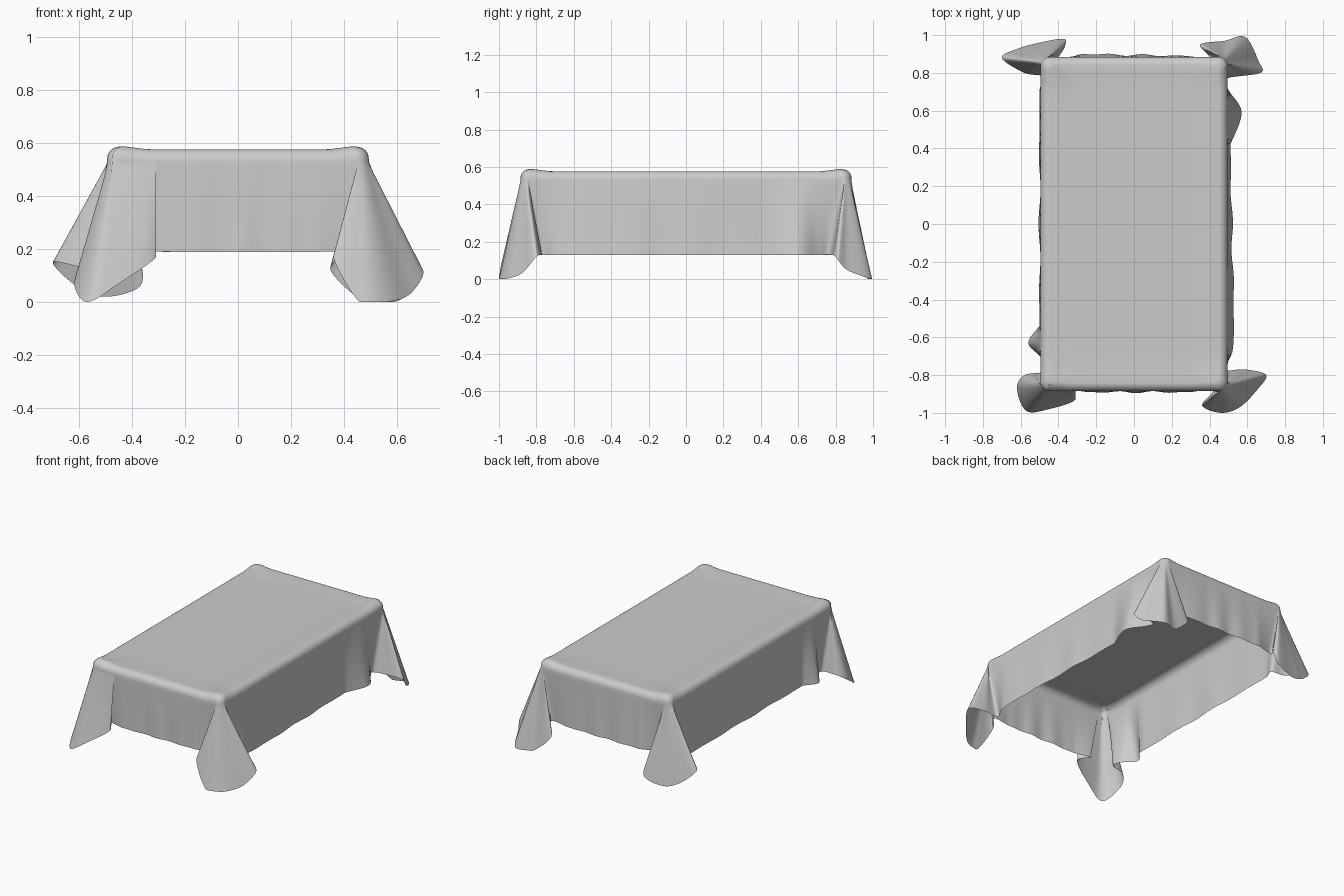
import bpy, bmesh, math
from mathutils import Vector

old = bpy.data.objects.get("Cube")
if old:
    bpy.data.objects.remove(old, do_unlink=True)

HALF_X, HALF_Y, TOP = 0.495, 0.885, 0.577   # table top outline and height
CORNER, ROLL = 0.05, 0.045                  # corner radius and edge rounding

# Hem of each corner fold, from the long side round to the short side
BACK_LEFT = [(.51, .42, .13), (.57, .59, .13), (.50, .71, .13), (.49, .77, .13), (.67, .80, .12),
             (.66, .86, .05), (.59, .99, 0), (.48, .97, 0), (.35, .95, .12), (.40, .88, .19), (.28, .89, .19)]
BACK_RIGHT = [(.50, .60, .13), (.50, .71, .13), (.48, .78, .13), (.58, .80, .13), (.70, .88, .15),
              (.61, .93, .06), (.50, .96, .02), (.37, .98, .06), (.37, .93, .16), (.40, .87, .19), (.28, .90, .19)]
FRONT_RIGHT = [(.50, .54, .13), (.56, .63, .13), (.49, .71, .13), (.48, .78, .13), (.58, .80, .12),
               (.62, .87, .07), (.57, .99, 0), (.45, .98, .07), (.31, .93, .17), (.37, .87, .19), (.25, .89, .19)]
FRONT_LEFT = [(.53, .55, .13), (.52, .68, .13), (.48, .77, .13), (.59, .77, .13), (.70, .80, .12),
              (.65, .88, .03), (.56, .97, 0), (.46, 1, 0), (.36, .96, .17), (.42, .88, .19), (.30, .89, .19)]


def with_rim(hem):
    """Pair each hem point with the point on the table rim it hangs from."""
    fold = [p for p in hem if p[1] >= .72 and p[0] >= .33]
    pairs = []
    for x, y, z in hem:
        if y < .72:
            rim = (HALF_X, y)
        elif x < .33:
            rim = (x, HALF_Y)
        else:
            a = math.pi / 2 * fold.index((x, y, z)) / (len(fold) - 1)
            rim = (HALF_X - CORNER * (1 - math.cos(a)), HALF_Y - CORNER * (1 - math.sin(a)))
        pairs.append(Vector((x, y, z, *rim)))
    return pairs


def smooth_path(pts, steps=6):
    """Smooth curve through the points."""
    ext = [pts[0]] + pts + [pts[-1]]
    out = []
    for a, b, c, d in zip(ext, ext[1:], ext[2:], ext[3:]):
        for i in range(steps):
            t = i / steps
            out.append(b + (c - a) * (t / 2) + (a * 2 - b * 5 + c * 4 - d) * (t * t / 2)
                       + (b * 3 - a - c * 3 + d) * (t ** 3 / 2))
    return out + [pts[-1]]


# Full outline: four corner folds joined by gently rippled straight sides
corners = []
for hem, sx, sy in ((BACK_LEFT, 1, 1), (BACK_RIGHT, -1, 1), (FRONT_RIGHT, -1, -1), (FRONT_LEFT, 1, -1)):
    path = [Vector((p[0] * sx, p[1] * sy, max(p[2], 0), p[3] * sx, p[4] * sy))
            for p in smooth_path(with_rim(hem))]
    corners.append(path if sx == sy else path[::-1])

outline = []
for i, path in enumerate(corners):
    outline += path
    start, end = path[-1], corners[(i + 1) % 4][0]
    for k in range(1, 24):
        t = k / 24
        p = start.lerp(end, t)
        ripple = .006 * math.sin(t * math.pi) * math.sin(t * 19 + i)
        p[0 if i % 2 else 1] += ripple
        outline.append(p)


def top_ring(inset, drop):
    """Ring on the table top or its rounded edge, slightly raised at the corners."""
    ring = []
    for p in outline:
        x, y = p[3], p[4]
        near = max(0, 1 - math.hypot(HALF_X - abs(x), HALF_Y - abs(y)) / .12)
        lift = .014 * near * (1 if inset < .06 else 0)
        ring.append((x * (1 - inset / HALF_X), y * (1 - inset / HALF_Y), TOP - drop + lift))
    return ring


def hanging_ring(t):
    """Ring part of the way from the rim down to the hem."""
    z0 = TOP - ROLL
    return [(p[3] + (p[0] - p[3]) * t, p[4] + (p[1] - p[4]) * t, z0 + (p[2] - z0) * t)
            for p in outline]


rings = [top_ring(.2, .004), top_ring(.09, .004)]
for k in range(6):
    a = math.pi / 2 * k / 6
    rings.append(top_ring(ROLL * (1 - math.sin(a)), ROLL * (1 - math.cos(a))))
rings += [hanging_ring(k / 16) for k in range(17)]

# Skin the rings into one cloth sheet
bm = bmesh.new()
loops = [[bm.verts.new(co) for co in ring] for ring in rings]
bm.faces.new(loops[0])
for upper, lower in zip(loops, loops[1:]):
    for i in range(len(upper)):
        j = (i + 1) % len(upper)
        bm.faces.new((upper[i], lower[i], lower[j], upper[j]))
bmesh.ops.remove_doubles(bm, verts=bm.verts, dist=.0002)
mesh = bpy.data.meshes.new("tablecloth")
bm.to_mesh(mesh)
bm.free()
cloth = bpy.data.objects.new("tablecloth", mesh)
bpy.context.collection.objects.link(cloth)

grey = bpy.data.materials.new("plain grey cloth")
grey.use_nodes = True
colour = (.6, .6, .6, 1)
grey.diffuse_color = colour
grey.node_tree.nodes["Principled BSDF"].inputs["Base Color"].default_value = colour
mesh.materials.append(grey)

bpy.context.view_layer.objects.active = cloth
cloth.select_set(True)
bpy.ops.object.shade_smooth_by_angle(angle=math.radians(60))
